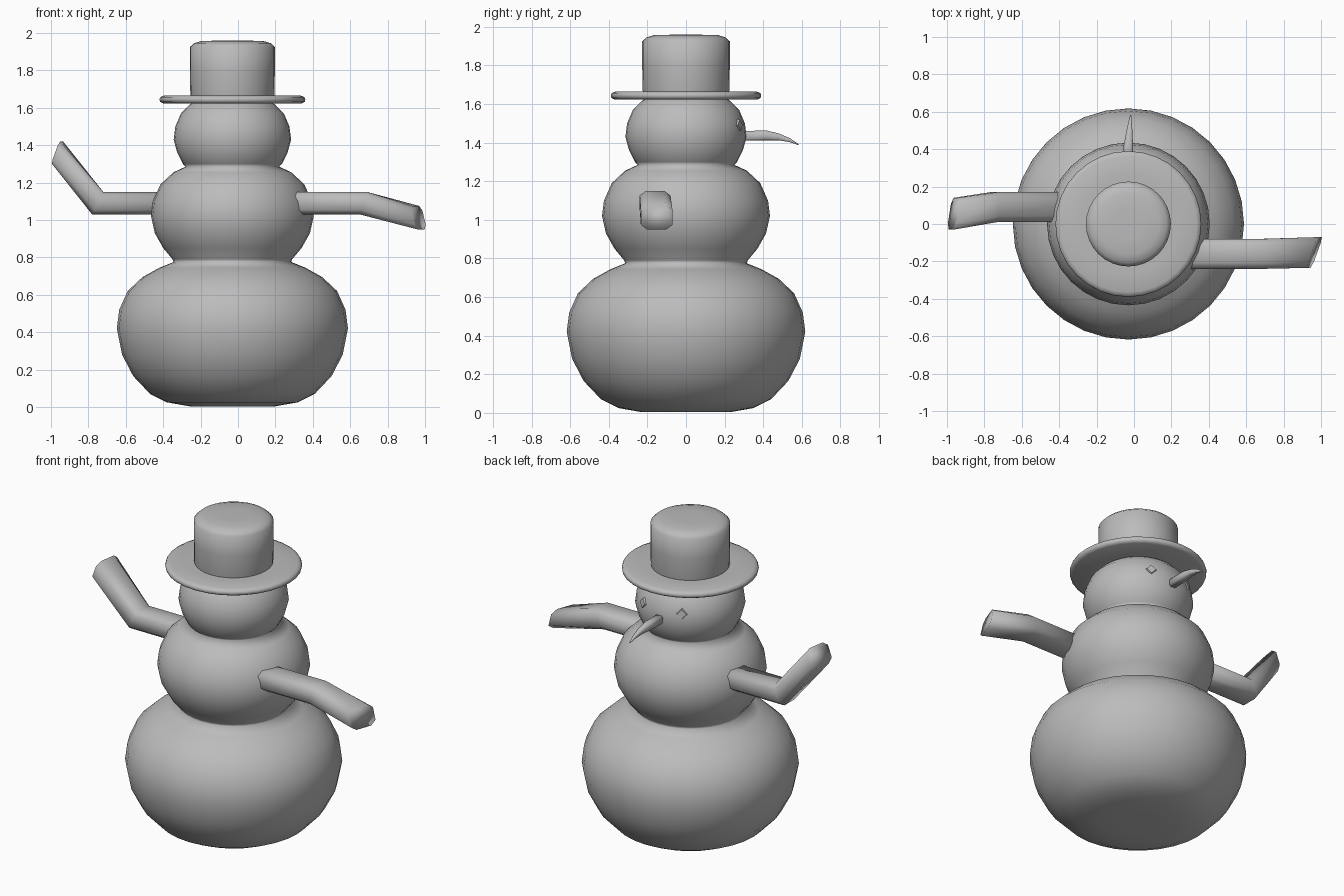
import bpy, bmesh, math
from mathutils import Vector

if "Cube" in bpy.data.objects:
    bpy.data.objects.remove(bpy.data.objects["Cube"])

CX = -0.03          # axis of the body
grey = bpy.data.materials.new("plain grey")
grey.diffuse_color = (0.5, 0.5, 0.5, 1)
grey.use_nodes = True
grey.node_tree.nodes["Principled BSDF"].inputs["Base Color"].default_value = grey.diffuse_color


def finish(name, bm, smooth=True):
    bmesh.ops.recalc_face_normals(bm, faces=bm.faces)
    me = bpy.data.meshes.new(name)
    bm.to_mesh(me)
    bm.free()
    me.materials.append(grey)
    for p in me.polygons:
        p.use_smooth = smooth
    ob = bpy.data.objects.new(name, me)
    bpy.context.collection.objects.link(ob)
    return ob


def loft(name, rings):
    """Skin a list of equal-length point loops and cap both ends."""
    bm = bmesh.new()
    loops = [[bm.verts.new(p) for p in r] for r in rings]
    n = len(loops[0])
    for a, b in zip(loops, loops[1:]):
        for i in range(n):
            j = (i + 1) % n
            bm.faces.new((a[i], a[j], b[j], b[i]))
    bm.faces.new(loops[0])
    bm.faces.new(loops[-1])
    return finish(name, bm)


def lathe(name, profile, n=32):
    turn = [2 * math.pi * i / n for i in range(n)]
    return loft(name, [[(CX + r * math.cos(a), r * math.sin(a), z) for a in turn]
                       for r, z in profile])


def section(c, u, v, cut=0.6):
    """Box section with trimmed corners, spanned by half-vectors u and v."""
    c, u, v = Vector(c), Vector(u), Vector(v)
    k = [(1, cut), (cut, 1), (-cut, 1), (-1, cut),
         (-1, -cut), (-cut, -1), (cut, -1), (1, -cut)]
    return [c + u * a + v * b for a, b in k]


# Three stacked snowballs as one turned body
lathe("snow_body", [
    (0.10, 0.004), (0.23, 0.004), (0.35, 0.025), (0.44, 0.07), (0.53, 0.165),
    (0.59, 0.28), (0.618, 0.42), (0.605, 0.52), (0.56, 0.62), (0.48, 0.695),
    (0.39, 0.745), (0.315, 0.775), (0.32, 0.79), (0.37, 0.85), (0.415, 0.93),
    (0.435, 1.02), (0.425, 1.10), (0.385, 1.19), (0.315, 1.255), (0.25, 1.285),
    (0.265, 1.30), (0.295, 1.36), (0.314, 1.43), (0.305, 1.50), (0.275, 1.57),
    (0.23, 1.615), (0.20, 1.635)])

# Top hat: rounded brim, then crown with a softened top edge
lathe("hat_brim", [(0.10, 1.625), (0.37, 1.623), (0.387, 1.632), (0.39, 1.645),
                   (0.385, 1.657), (0.365, 1.665), (0.26, 1.665), (0.10, 1.665)])
lathe("hat_crown", [(0.22, 1.65), (0.225, 1.67), (0.227, 1.80), (0.227, 1.925),
                    (0.205, 1.945), (0.165, 1.957), (0.08, 1.959)])

# Bent arms
loft("lowered_arm", [
    section((0.20, -0.16, 1.09), (0, 0.08, 0), (0, 0, 0.06)),
    section((0.67, -0.16, 1.09), (0, 0.08, 0), (0.02, 0, 0.06)),
    section((0.965, -0.152, 1.012), (0.03, 0.082, 0), (-0.015, 0, 0.063))])
loft("raised_arm", [
    section((-0.25, 0.09, 1.09), (0, 0.08, 0), (0, 0, 0.06)),
    section((-0.75, 0.09, 1.09), (0, 0.08, 0), (0.03, 0, 0.06)),
    section((-0.965, 0.055, 1.36), (0.013, 0.085, 0), (0.022, 0, 0.06))])

# Curved carrot nose
loft("nose", [section((x, y, z), (r, 0, 0), (0, 0, r)) for x, y, z, r in [
    (-0.03, 0.27, 1.435, 0.026), (-0.03, 0.42, 1.437, 0.025),
    (-0.026, 0.48, 1.43, 0.018), (-0.021, 0.54, 1.412, 0.010),
    (-0.018, 0.582, 1.39, 0.003)]])

# Diamond eyes, slightly sunk in the head
for side, label in ((-1, "left"), (1, "right")):
    out = Vector((0.13 * side, 0.268, 0.04)).normalized()
    bm = bmesh.new()
    tilt = out.to_track_quat('Z', 'Y').to_matrix().to_4x4()
    tilt.translation = Vector((CX + 0.13 * side, 0.268, 1.49))
    bmesh.ops.create_cone(bm, cap_ends=True, segments=4, radius1=0.04,
                          radius2=0.028, depth=0.03, matrix=tilt)
    finish(label + "_eye", bm, smooth=False)
